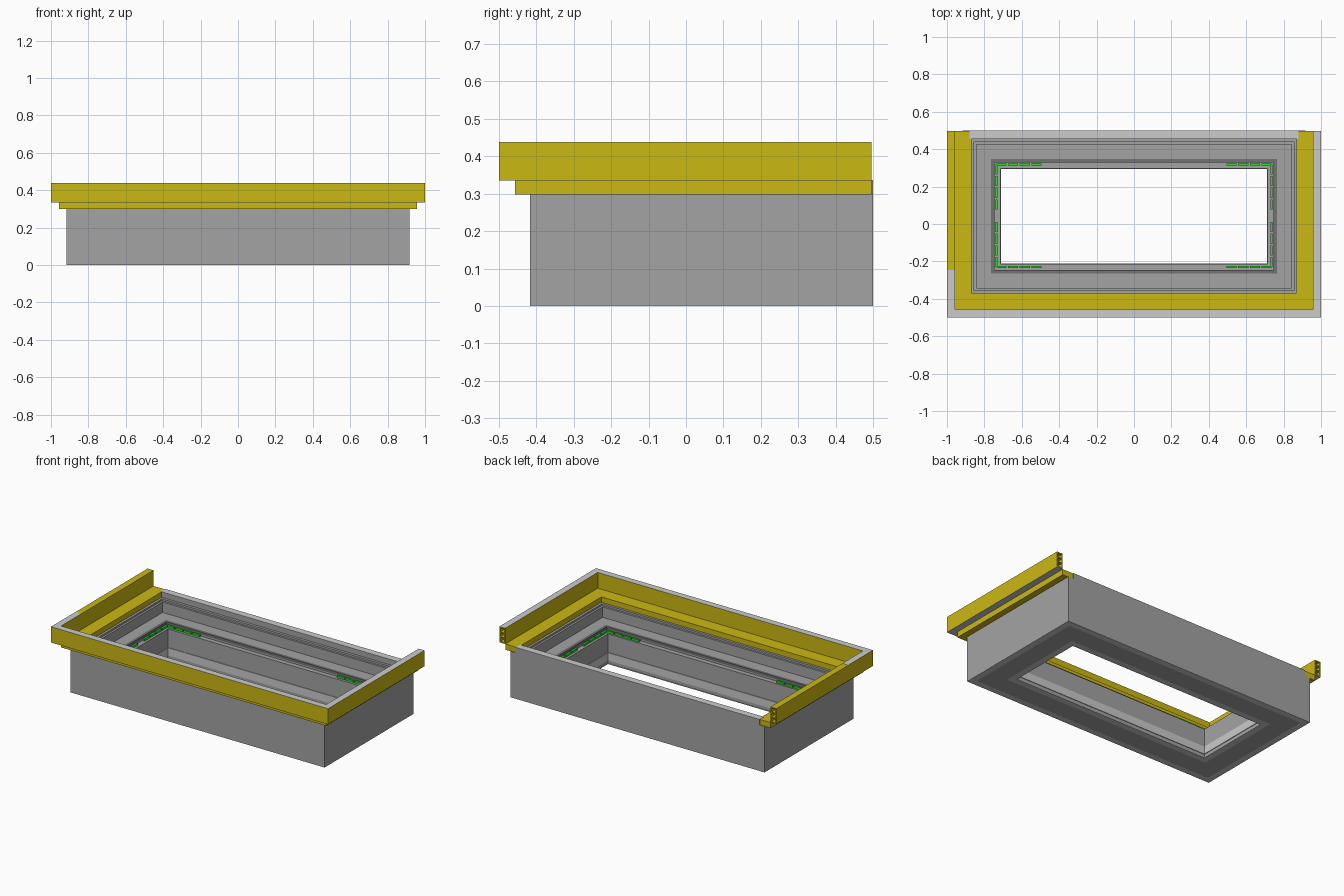
import bpy, bmesh

if "Cube" in bpy.data.objects:
    bpy.data.objects.remove(bpy.data.objects["Cube"])

HX, YF, YB = 0.917, -0.417, 0.5      # outer box half width, front and back
Y_END = 0.496                        # rear end of the trim


def material(name, rgb):
    m = bpy.data.materials.new(name)
    m.diffuse_color = (*rgb, 1)
    m.use_nodes = True
    m.node_tree.nodes["Principled BSDF"].inputs["Base Color"].default_value = m.diffuse_color
    return m


yellow = material("yellow", (0.6, 0.48, 0.006))
green = material("green", (0.02, 0.75, 0.02))
mid_grey = material("mid_grey", (0.37, 0.37, 0.37))
dark_grey = material("dark_grey", (0.17, 0.17, 0.17))


def finish(bm, name, mat=None):
    me = bpy.data.meshes.new(name)
    bm.to_mesh(me)
    bm.free()
    ob = bpy.data.objects.new(name, me)
    bpy.context.collection.objects.link(ob)
    if mat:
        me.materials.append(mat)
    return ob


def ring_path(d):
    return [(-HX + d, YF + d), (HX - d, YF + d), (HX - d, YB - d), (-HX + d, YB - d)]


def u_path(d):
    return [(-HX + d, Y_END), (-HX + d, YF + d), (HX - d, YF + d), (HX - d, Y_END)]


def short_u_path(d):
    return [(-HX + d, -0.245)] + u_path(d)[1:]


def sweep(name, loops, path, closed, mat=None):
    """Sweep (inset, z) outlines along a mitred path; extra loops are hollow cells."""
    bm = bmesh.new()
    ends = ([], [])
    for loop in loops:
        cols = [[bm.verts.new((*path(d)[i], z)) for d, z in loop] for i in range(4)]
        n = len(loop)
        for i in range(4 if closed else 3):
            a, b = cols[i], cols[(i + 1) % 4]
            for j in range(n):
                k = (j + 1) % n
                bm.faces.new((a[j], a[k], b[k], b[j]))
        if not closed:
            for e, col in zip(ends, (cols[0], cols[3])):
                e += [bm.edges.get((col[j], col[(j + 1) % n])) for j in range(n)]
    for e in ends:
        if e:
            bmesh.ops.triangle_fill(bm, edges=e, use_beauty=True)
    bmesh.ops.recalc_face_normals(bm, faces=bm.faces)
    return finish(bm, name, mat)


def rect(d0, d1, z0, z1):
    return [(d0, z0), (d1, z0), (d1, z1), (d0, z1)]


def box(name, x0, x1, y0, y1, z0, z1, mat=None):
    bm = bmesh.new()
    bmesh.ops.create_cube(bm, size=1)
    for v in bm.verts:
        v.co = ((x0 + x1) / 2 + v.co.x * (x1 - x0),
                (y0 + y1) / 2 + v.co.y * (y1 - y0),
                (z0 + z1) / 2 + v.co.z * (z1 - z0))
    return finish(bm, name, mat)


# Grey curb with stepped inner ledges
sweep("curb_body", [[
    (0, 0.003), (0, 0.30), (0.062, 0.30), (0.062, 0.288), (0.075, 0.288),
    (0.075, 0.22), (0.155, 0.22), (0.155, 0.205), (0.172, 0.205),
    (0.172, 0.195), (0.203, 0.195), (0.203, 0.003)]], ring_path, True, mid_grey)

# Dark seal around the inner ledge
sweep("inner_seal", [rect(0.153, 0.172, 0.205, 0.222)], ring_path, True, dark_grey)

# Light bands: inside the opening and on the underside
sweep("opening_band", [rect(0.201, 0.207, 0.025, 0.075)], ring_path, True)
sweep("base_rim", [rect(0, 0.04, 0, 0.004)], ring_path, True)
sweep("base_inner_rim", [rect(0.165, 0.206, 0, 0.004)], ring_path, True)
sweep("base_panel", [rect(0.04, 0.165, 0, 0.004)], ring_path, True, mid_grey)

# Raised rear edge of the curb: grey wall with a light top
box("rear_rail", -0.88, 0.88, 0.455, 0.5, 0.30, 0.334, mid_grey)
box("rear_rail_cap", -0.88, 0.88, 0.455, 0.5, 0.334, 0.336)

# Yellow three-sided trim: low shelf and taller hollow wall with light faces
sweep("trim_shelf", [rect(-0.04, 0.047, 0.298, 0.335)], u_path, False, yellow)
cells = [rect(-0.076, -0.047, z, z + 0.026) for z in (0.343, 0.374, 0.405)]
sweep("trim_wall", [rect(-0.083, -0.04, 0.336, 0.437)] + cells, u_path, False, yellow)
sweep("trim_wall_cap", [rect(-0.083, -0.04, 0.437, 0.438)], short_u_path, False)
sweep("trim_wall_underside", [rect(-0.083, -0.04, 0.335, 0.336)], u_path, False)

# Green dashed corner clips on the inner ledge
X, Y0, Y1, Z, W = 0.735, -0.23, 0.318, 0.194, 0.006
for sx in (-1, 1):
    for y, sy in ((Y0, 1), (Y1, -1)):
        for i in range(4):
            a, b = i * 0.062, i * 0.062 + 0.054
            xs = sorted((sx * (X - a), sx * (X - b)))
            ys = sorted((y + sy * a, y + sy * b))
            box("corner_clip_long", *xs, y - W, y + W, Z, Z + 0.014, green)
            box("corner_clip_short", sx * X - W, sx * X + W, *ys, Z, Z + 0.014, green)
